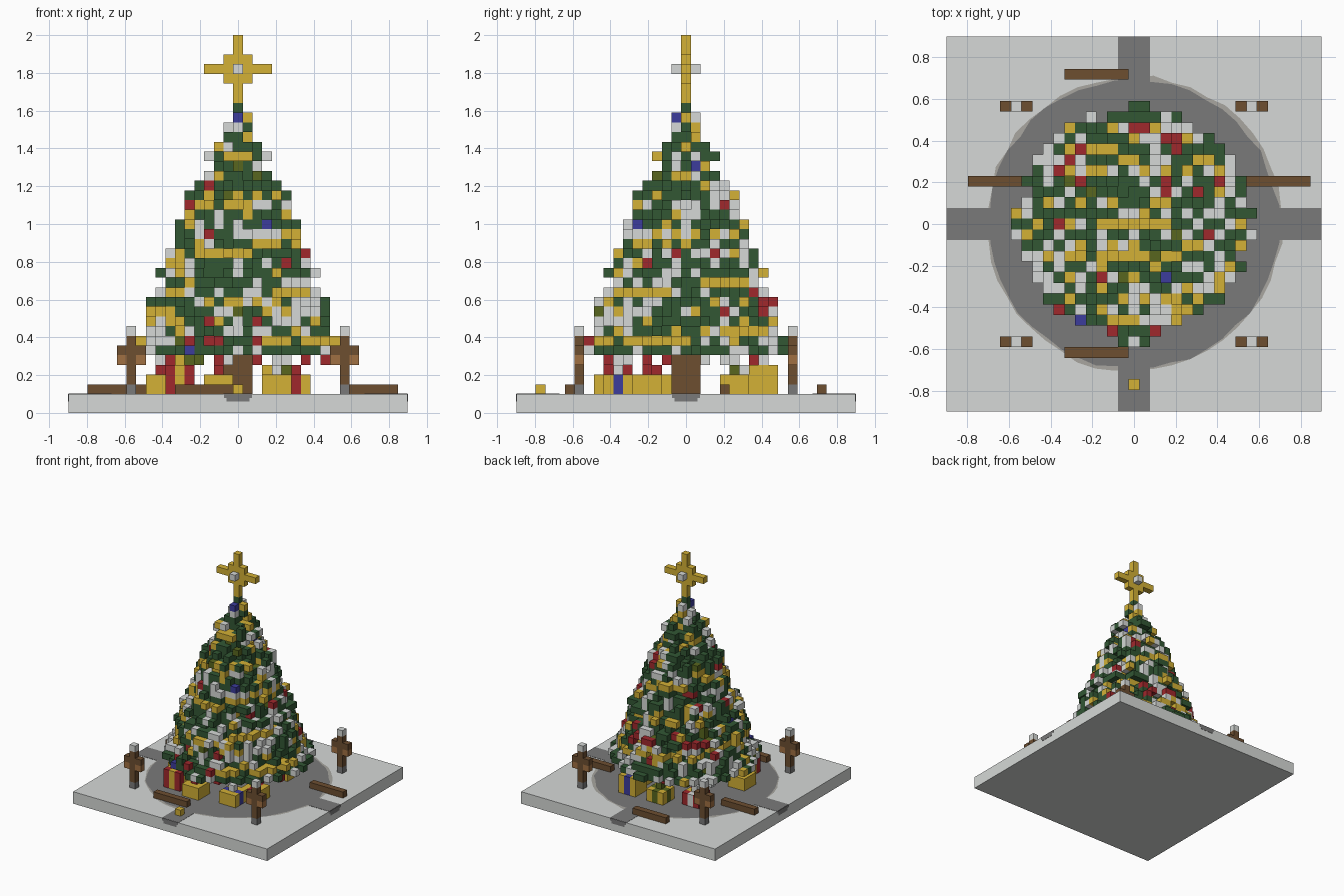
import bpy, bmesh, math, random
from mathutils import Vector

random.seed(5)
V = 1.9 / 37          # block size
BASE = 0.1            # top of the ground slab

if "Cube" in bpy.data.objects:
    bpy.data.objects.remove(bpy.data.objects["Cube"], do_unlink=True)


def srgb(*rgb):
    return [((c / 255 + 0.055) / 1.055) ** 2.4 for c in rgb] + [1]


COLOURS = {
    "snow": srgb(214, 217, 215), "stone": srgb(122, 122, 122),
    "slush": srgb(168, 166, 160), "green": srgb(50, 87, 52),
    "gold": srgb(211, 177, 54), "red": srgb(160, 40, 44),
    "blue": srgb(60, 60, 156), "brown": srgb(109, 78, 48),
    "tan": srgb(160, 112, 66), "olive": srgb(88, 102, 30),
}
NAMES = list(COLOURS)
MATS = []
for name, colour in COLOURS.items():
    m = bpy.data.materials.new(name)
    m.use_nodes = True
    m.diffuse_color = colour
    shader = m.node_tree.nodes["Principled BSDF"]
    shader.inputs["Base Color"].default_value = colour
    shader.inputs["Roughness"].default_value = 0.9
    MATS.append(m)


def finish(name, bm, mats):
    mesh = bpy.data.meshes.new(name)
    bm.to_mesh(mesh)
    bm.free()
    for m in mats:
        mesh.materials.append(m)
    ob = bpy.data.objects.new(name, mesh)
    bpy.context.collection.objects.link(ob)
    return ob


def blocks(name, cells):
    """Skin a {(i, j, k): colour} dictionary with only its exposed faces."""
    bm = bmesh.new()
    cache = {}

    def vert(p):
        key = tuple(round(2 * c) for c in p)
        if key not in cache:
            cache[key] = bm.verts.new((p[0] * V, p[1] * V, BASE + (p[2] + 0.5) * V))
        return cache[key]

    for cell, colour in cells.items():
        for axis in range(3):
            for side in (-1, 1):
                n = Vector((0, 0, 0))
                n[axis] = side
                if tuple(int(c + d) for c, d in zip(cell, n)) in cells:
                    continue
                a = Vector((0, 0, 0))
                a[(axis + 1) % 3] = 1
                b = n.cross(a)
                mid = Vector(cell) + n / 2
                f = bm.faces.new([vert(mid + (s * a + t * b) / 2)
                                  for s, t in ((-1, -1), (1, -1), (1, 1), (-1, 1))])
                f.material_index = NAMES.index(colour)
    return finish(name, bm, MATS)


def fill(cells, xs, ys, zs, colour):
    for i in range(xs[0], xs[1] + 1):
        for j in range(ys[0], ys[1] + 1):
            for k in range(zs[0], zs[1] + 1):
                cells[i, j, k] = colour


def box(name, centre, size, colour):
    bm = bmesh.new()
    bmesh.ops.create_cube(bm, size=1)
    for v in bm.verts:
        v.co = Vector(centre) + Vector([c * s for c, s in zip(v.co, size)])
    return finish(name, bm, [MATS[NAMES.index(colour)]])


# Ground slab, worn round clearing and paths out to each edge
W = 35 * V
box("ground", (0, 0, BASE / 2), (W, W, BASE), "snow")


def clearing(name, radius, z, colour):
    bm = bmesh.new()
    pts = []
    for n in range(48):
        a = 2 * math.pi * n / 48
        r = radius + random.choice((-0.008, 0, 0.008))
        pts.append(bm.verts.new((r * math.cos(a), r * math.sin(a), z)))
    bm.faces.new(pts)
    return finish(name, bm, [MATS[NAMES.index(colour)]])


clearing("clearing_rim", 0.71, BASE + 0.0015, "slush")
clearing("clearing", 0.695, BASE + 0.003, "stone")
ARM = W / 2 - 0.67
for side in (-1, 1):
    mid = side * (W / 2 - ARM / 2)
    box("path_y", (0, mid, BASE), (3 * V, ARM, 0.004), "stone")
    box("path_x", (mid, 0, BASE), (ARM, 3 * V, 0.004), "stone")
    for step, width in enumerate((0.15, 0.12)):
        z = BASE - 0.01 - 0.02 * step
        box("path_end_y", (0, side * W / 2, z), (width, 0.004, 0.02), "stone")
        box("path_end_x", (side * W / 2, 0, z), (0.004, width, 0.02), "stone")

# Trunk
trunk = {}
fill(trunk, (-1, 1), (-1, 1), (0, 4), "brown")
blocks("trunk", trunk)

# Foliage: green discs, a thin climbing garland, pale baubles on the rim
RADII = [11.1, 10.2, 9.8, 9.3, 9.2, 9.2, 8.3, 7.5, 8.1, 7.2, 7.1, 6.4, 6.2,
         6.2, 5.4, 5.2, 5.1, 4.2, 3.7, 2.9, 3.3, 2.9, 1.5, 1.3, 1.2, 0.4]


def pick_from(chances):
    roll = random.random()
    for colour, chance in chances.items():
        roll -= chance
        if roll < 0:
            return colour
    return "green"


RIM = {"red": 0.05, "blue": 0.025, "olive": 0.01, "gold": 0.09, "snow": 0.34}
INNER = {"snow": 0.06, "gold": 0.05, "red": 0.02, "olive": 0.02}
GARLAND = {"gold": 0.72, "snow": 0.08}
tree = {}
for layer, radius in enumerate(RADII):
    k = layer + 4
    n = math.ceil(radius)
    for i in range(-n, n + 1):
        for j in range(-n, n + 1):
            d = math.hypot(i, j)
            if d > radius:
                continue
            rim = d > radius - 1 and radius > 1
            if rim and random.random() < 0.3:
                continue
            turn = math.atan2(j, i) / (2 * math.pi)
            colour = "green"
            if layer and (k - 5 * turn) % 5 < 1 and d > radius - 2:
                colour = pick_from(GARLAND)
            elif rim:
                colour = pick_from(RIM)
            elif d > radius - 2:
                colour = pick_from(INNER)
            tree[i, j, k] = colour
# Baubles hanging from the lowest branches
for n in range(16):
    a = 2 * math.pi * n / 16 + 0.2
    r = random.choice((7, 8, 9))
    tree[round(r * math.cos(a)), round(r * math.sin(a)), 3] = random.choice(("red", "red", "snow", "olive"))
blocks("foliage", tree)

# Star with a pale jewel through the middle
star = {}
fill(star, (0, 0), (0, 0), (30, 36), "gold")
fill(star, (-3, 3), (0, 0), (33, 33), "gold")
fill(star, (-1, 1), (0, 0), (32, 34), "gold")
fill(star, (0, 0), (-1, 1), (33, 33), "snow")
blocks("star", star)

# Snow-capped posts at the four corners
for x in (-11, 11):
    for y in (-11, 11):
        post = {}
        fill(post, (x - 1, x + 1), (y, y), (3, 3), "tan")
        fill(post, (x - 1, x + 1), (y, y), (4, 4), "brown")
        fill(post, (x, x), (y, y), (1, 5), "brown")
        post[x, y, 0] = "stone"
        post[x, y, 6] = "snow"
        blocks("lamp_post", post)

# Log benches and a small lantern
for x, y in ((-6, -12), (-6, 14), (-15, 4), (11, 4)):
    bench = {}
    fill(bench, (x, x + 5), (y, y), (0, 0), "brown")
    blocks("bench", bench)
blocks("lantern", {(0, -15, 0): "gold"})

# Presents: paper, ribbon seen from front and back, ribbon seen from the sides, bow
for x, y, high, paper, front, side, bow in (
        (-8, -3, 2, "gold", "gold", "gold", "red"),
        (-6, -7, 3, "red", "gold", "gold", "gold"),
        (-2, -8, 2, "gold", "gold", "gold", "red"),
        (4, -7, 2, "gold", "gold", "blue", "snow"),
        (6, -4, 2, "gold", "red", "gold", "red"),
        (5, 5, 2, "gold", "gold", "gold", "olive"),
        (4, 8, 3, "gold", "blue", "gold", "blue"),
        (-1, 8, 2, "gold", "olive", "olive", "olive"),
        (-6, 6, 2, "red", "snow", "gold", "snow")):
    gift = {}
    fill(gift, (x - 1, x + 1), (y - 1, y + 1), (0, high - 1), paper)
    fill(gift, (x - 1, x + 1), (y, y), (0, high - 1), side)
    fill(gift, (x, x), (y - 1, y + 1), (0, high - 1), front)
    gift[x, y, high] = bow
    blocks("present", gift)
